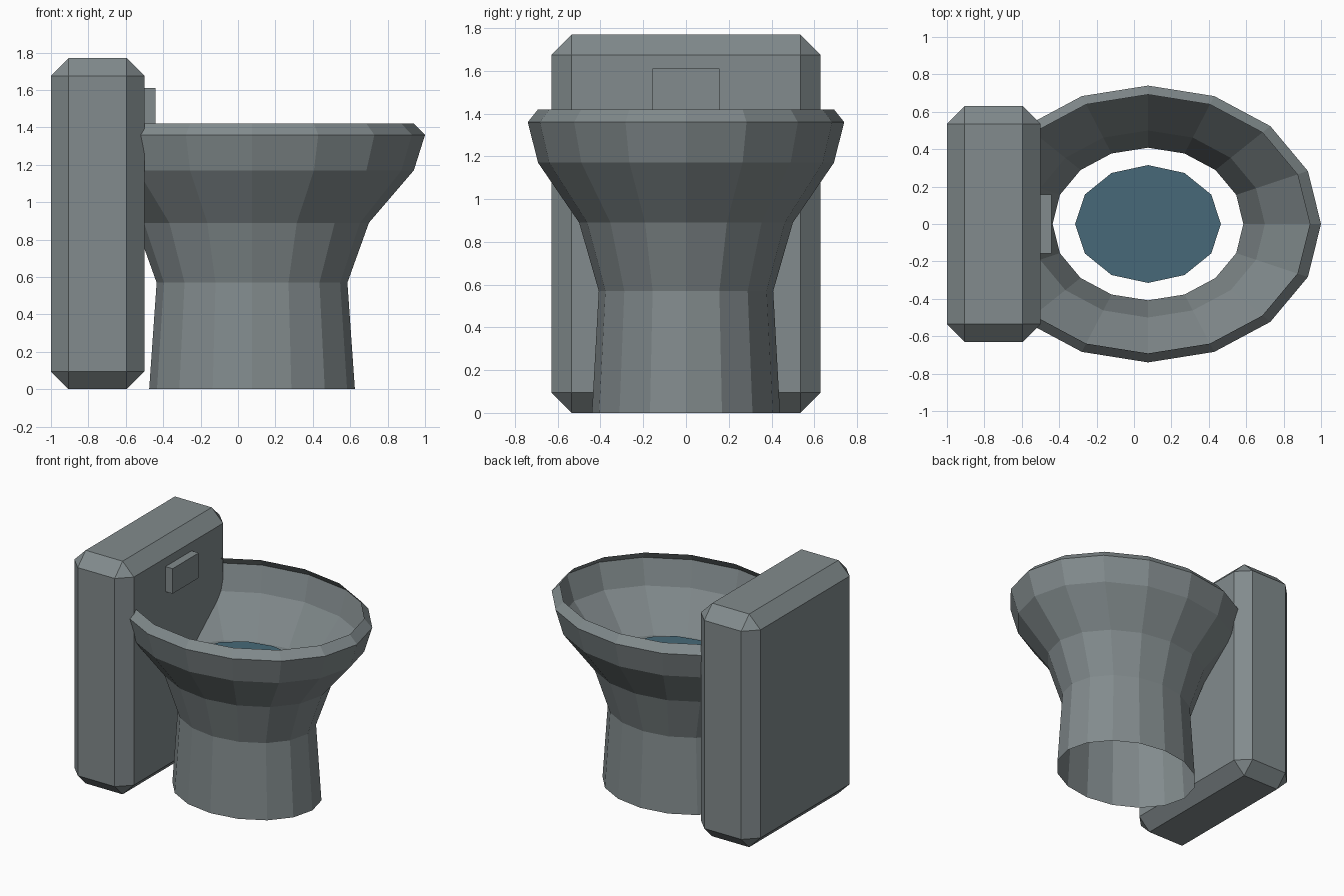
import bpy, bmesh
from math import cos, sin, pi

default = bpy.data.objects.get("Cube")
if default:
    bpy.data.objects.remove(default, do_unlink=True)

CENTRE_X = 0.075


def material(name, colour):
    mat = bpy.data.materials.new(name)
    mat.use_nodes = True
    mat.diffuse_color = (*colour, 1)
    mat.node_tree.nodes["Principled BSDF"].inputs["Base Color"].default_value = (*colour, 1)
    return mat


def finish(name, bm, mat):
    mesh = bpy.data.meshes.new(name)
    bm.to_mesh(mesh)
    bm.free()
    mesh.materials.append(mat)
    obj = bpy.data.objects.new(name, mesh)
    bpy.context.collection.objects.link(obj)
    return obj


def ring(bm, sides, rx, ry, z):
    angles = [2 * pi * i / sides for i in range(sides)]
    return [bm.verts.new((CENTRE_X + rx * cos(a), ry * sin(a), z)) for a in angles]


def box(name, low, high, mat, chamfer=0):
    bm = bmesh.new()
    bmesh.ops.create_cube(bm, size=1)
    for v in bm.verts:
        v.co = [(a + b) / 2 + c * (b - a) for a, b, c in zip(low, high, v.co)]
    if chamfer:
        bmesh.ops.bevel(bm, geom=bm.edges[:], offset=chamfer, offset_type='OFFSET',
                        segments=1, affect='EDGES')
    return finish(name, bm, mat)


porcelain = material("grey porcelain", (0.223, 0.258, 0.266))
water_blue = material("water blue", (0.063, 0.141, 0.188))

# Tank with chamfered edges, and its flush button
box("tank", (-1, -0.63, 0), (-0.5, 0.63, 1.77), porcelain, 0.095)
box("flush_button", (-0.52, -0.157, 1.42), (-0.44, 0.157, 1.61), porcelain)

# Bowl and pedestal: one open oval shell (x radius, y radius, height)
profile = [(0.55, 0.44, 0), (0.51, 0.408, 0.57), (0.625, 0.5, 0.89),
           (0.865, 0.692, 1.17), (0.925, 0.74, 1.36), (0.865, 0.692, 1.42)]
bm = bmesh.new()
rings = [ring(bm, 16, *p) for p in profile]
for lower, upper in zip(rings, rings[1:]):
    for i in range(16):
        j = (i + 1) % 16
        bm.faces.new((lower[i], lower[j], upper[j], upper[i]))
finish("bowl", bm, porcelain)

# Water surface floating inside the bowl
bm = bmesh.new()
bm.faces.new(ring(bm, 12, 0.39, 0.315, 0.98))
finish("water", bm, water_blue)
